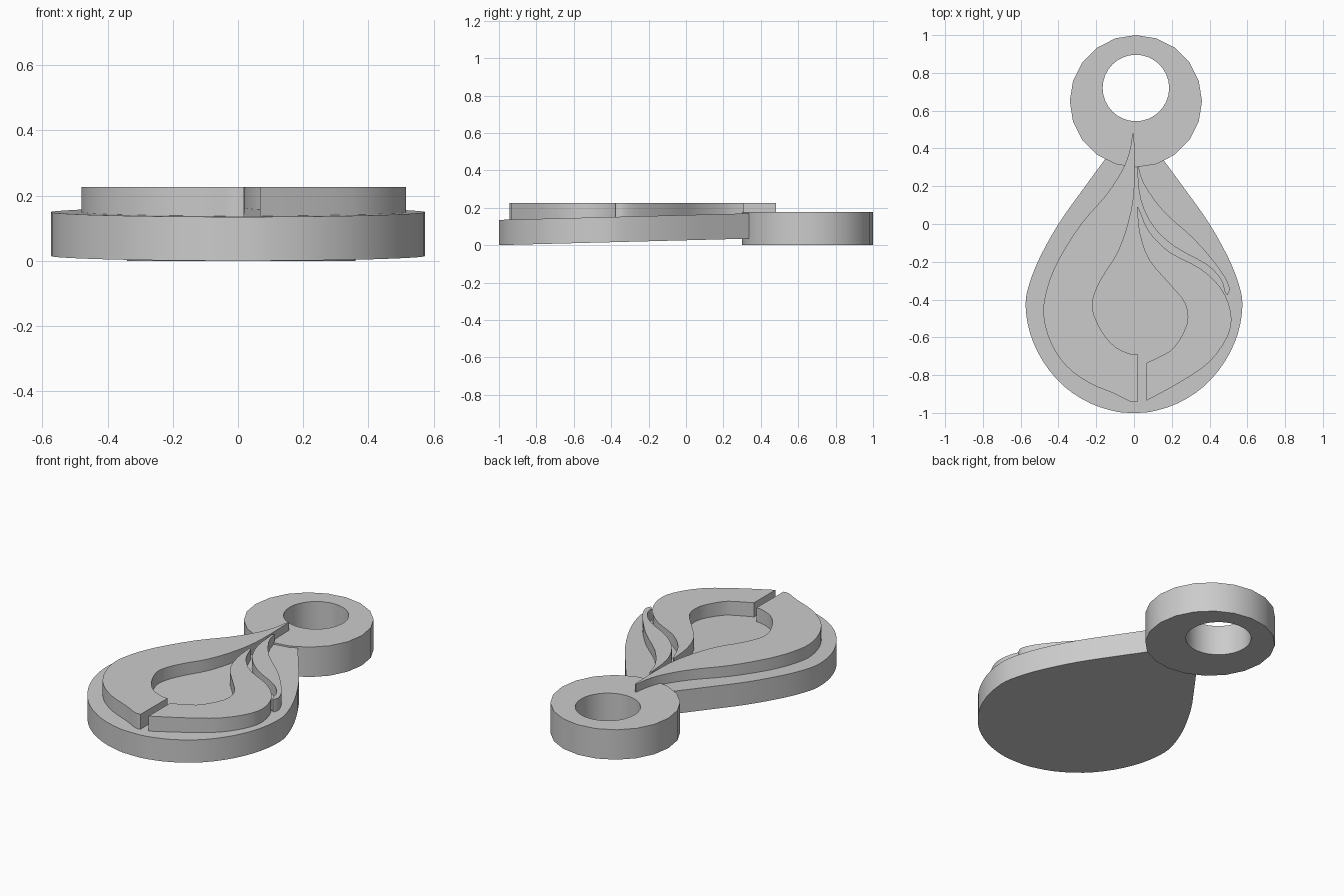
import bpy
import bmesh
from math import cos, sin, tau, radians
from mathutils import Vector

cube = bpy.data.objects.get("Cube")
if cube:
    bpy.data.objects.remove(cube, do_unlink=True)

grey = bpy.data.materials.new("plain grey")
grey.use_nodes = True
grey.diffuse_color = (0.6, 0.6, 0.6, 1)
grey.node_tree.nodes["Principled BSDF"].inputs["Base Color"].default_value = (0.6, 0.6, 0.6, 1)


def circle(cx, cy, r, sides):
    return [(cx + r * sin(tau * i / sides), cy + r * cos(tau * i / sides)) for i in range(sides)]


def smooth(points, steps=3):
    """Open Catmull-Rom curve through the points."""
    p = [Vector(q) for q in points]
    p = [2 * p[0] - p[1]] + p + [2 * p[-1] - p[-2]]
    out = []
    for a, b, c, d in zip(p, p[1:], p[2:], p[3:]):
        for i in range(steps):
            t = i / steps
            out.append((2 * b + (c - a) * t + (2 * a - 5 * b + 4 * c - d) * t * t
                        + (3 * b - a - 3 * c + d) * t ** 3) / 2)
    return out + [p[-2]]


def plate(name, loops, bottom, top, slope=0):
    """Filled outline with straight walls; slope tilts it along y."""
    curve = bpy.data.curves.new(name, "CURVE")
    curve.dimensions = "2D"
    curve.fill_mode = "BOTH"
    curve.extrude = (top - bottom) / 2
    for loop in loops:
        spline = curve.splines.new("POLY")
        spline.points.add(len(loop) - 1)
        for point, (x, y) in zip(spline.points, loop):
            point.co = (x, y, 0, 1)
        spline.use_cyclic_u = True
    obj = bpy.data.objects.new(name, curve)
    bpy.context.collection.objects.link(obj)
    bpy.ops.object.select_all(action="DESELECT")
    obj.select_set(True)
    bpy.context.view_layer.objects.active = obj
    bpy.ops.object.convert(target="MESH")
    obj = bpy.context.object
    obj.name = name
    bm = bmesh.new()
    bm.from_mesh(obj.data)
    bmesh.ops.remove_doubles(bm, verts=bm.verts, dist=0.0005)
    for v in bm.verts:
        v.co.z += (top + bottom) / 2 + slope * (v.co.y + 1)
    bmesh.ops.recalc_face_normals(bm, faces=bm.faces)
    bm.to_mesh(obj.data)
    bm.free()
    obj.data.materials.clear()
    obj.data.materials.append(grey)
    bpy.ops.object.shade_smooth_by_angle(angle=radians(30))
    return obj


# Hanging ring with an off-centre hole
plate("hanging_ring", [circle(0.01, 0.65, 0.35, 20), circle(0.01, 0.72, 0.176, 32)], 0, 0.178)

# Slightly tilted drop-shaped base, mirrored from its right half
half = smooth([(0.05, 0.48), (0.155, 0.34), (0.28, 0.17), (0.4, 0), (0.5, -0.18), (0.555, -0.32),
               (0.574, -0.43), (0.55, -0.58), (0.48, -0.73), (0.37, -0.86), (0.23, -0.95),
               (0.09, -0.994), (0, -1)])
drop = half + [(-x, y) for x, y in reversed(half[:-1])]
plate("drop_base", [drop], 0, 0.135, 0.026)

# Raised flame halves: an outer edge and an inner edge each
left_outer = smooth([(-0.008, 0.48), (-0.025, 0.38), (-0.065, 0.28), (-0.15, 0.15), (-0.28, 0),
                     (-0.4, -0.19), (-0.46, -0.34), (-0.48, -0.48), (-0.44, -0.63),
                     (-0.36, -0.75), (-0.24, -0.84), (-0.1, -0.9), (-0.02, -0.94), (0.018, -0.942)])
left_inner = smooth([(0.02, -0.69), (-0.02, -0.687), (-0.1, -0.65), (-0.17, -0.57), (-0.22, -0.45),
                     (-0.205, -0.36), (-0.16, -0.27), (-0.09, -0.16), (-0.04, -0.03),
                     (-0.005, 0.12), (0.004, 0.28), (0, 0.48)])
plate("left_flame", [left_outer + left_inner], 0.12, 0.226)

right_inner = smooth([(0.015, 0.09), (0.03, -0.05), (0.08, -0.19), (0.19, -0.32), (0.27, -0.42),
                      (0.28, -0.53), (0.215, -0.65), (0.15, -0.695), (0.067, -0.735)])
right_outer = smooth([(0.067, -0.935), (0.24, -0.84), (0.4, -0.73), (0.5, -0.585), (0.512, -0.465),
                      (0.46, -0.34), (0.35, -0.235), (0.19, -0.15), (0.08, -0.04), (0.025, 0.085)])
plate("right_flame", [right_inner + right_outer], 0.12, 0.226)

# Slim raised leaf beside the right flame
leaf_outer = smooth([(0.022, 0.31), (0.055, 0.21), (0.16, 0.065), (0.32, -0.08), (0.455, -0.24),
                     (0.505, -0.335), (0.495, -0.378)])
leaf_inner = smooth([(0.482, -0.365), (0.46, -0.295), (0.385, -0.215), (0.215, -0.12),
                     (0.1, -0.01), (0.035, 0.13), (0.015, 0.3)])
plate("slim_leaf", [leaf_outer + leaf_inner], 0.12, 0.226)
